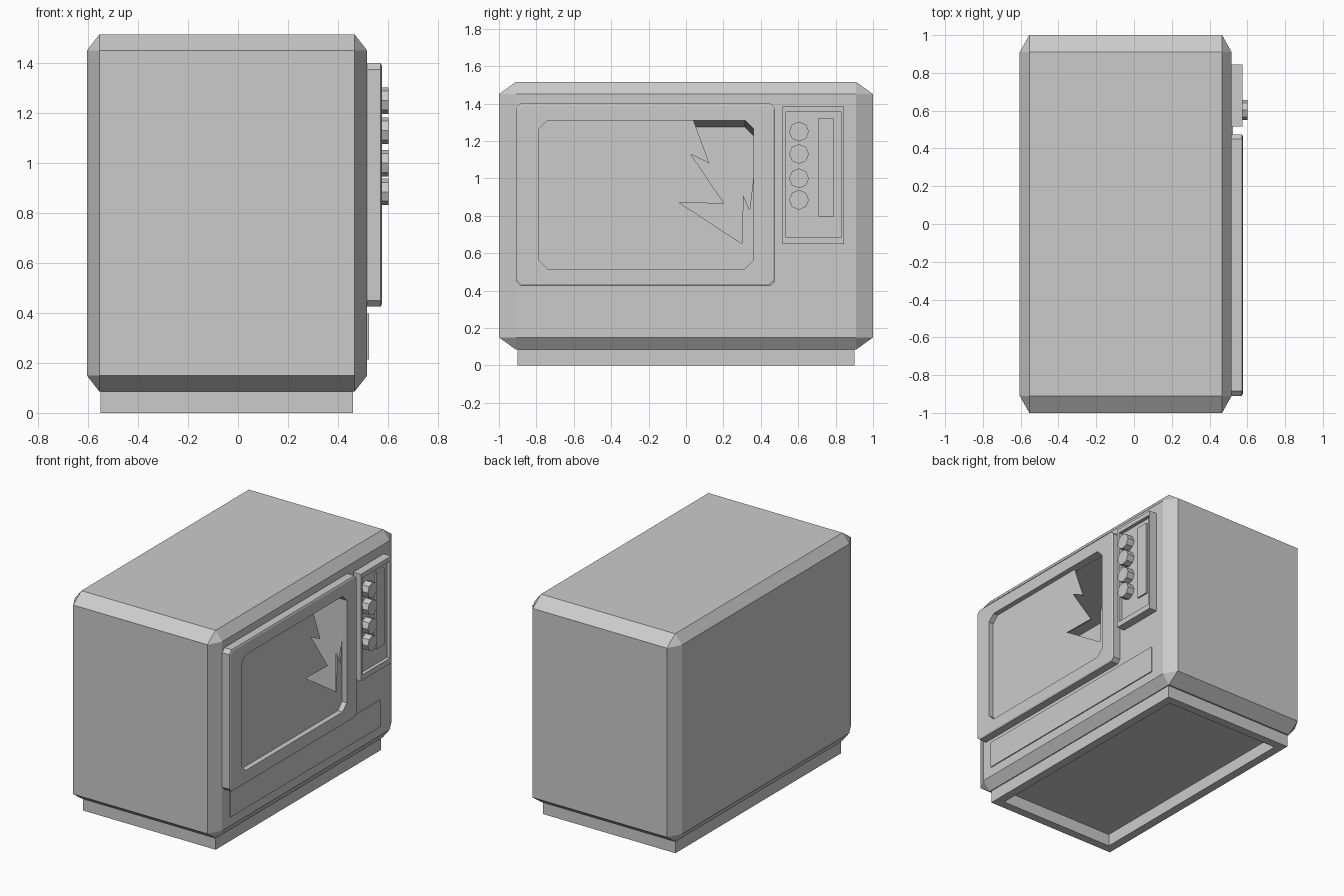
import bpy, bmesh
from math import pi
from mathutils import Matrix

if "Cube" in bpy.data.objects:
    bpy.data.objects.remove(bpy.data.objects["Cube"])


def finish(bm, name):
    bmesh.ops.recalc_face_normals(bm, faces=bm.faces[:])
    me = bpy.data.meshes.new(name)
    bm.to_mesh(me)
    bm.free()
    ob = bpy.data.objects.new(name, me)
    bpy.context.collection.objects.link(ob)
    return ob


def box(name, x0, x1, y0, y1, z0, z1, bevel=0):
    bm = bmesh.new()
    bmesh.ops.create_cube(bm, size=1)
    if bevel:  # bevel before scaling, so it stretches with the box
        bmesh.ops.bevel(bm, geom=bm.edges[:], offset=bevel, segments=1,
                        profile=0.5, affect='EDGES')
    bm.transform(Matrix.Translation(((x0 + x1) / 2, (y0 + y1) / 2, (z0 + z1) / 2))
                 @ Matrix.Diagonal((x1 - x0, y1 - y0, z1 - z0, 1)))
    return finish(bm, name)


def rect(u0, u1, v0, v1, c=0):
    """Rectangle outline, with cut corners when c is given."""
    if not c:
        return [(u0, v0), (u1, v0), (u1, v1), (u0, v1)]
    return [(u0 + c, v0), (u1 - c, v0), (u1, v0 + c), (u1, v1 - c),
            (u1 - c, v1), (u0 + c, v1), (u0, v1 - c), (u0, v0 + c)]


def loft(name, loops, axis='X', closed_ring=False):
    """Skin equal outlines [(depth, points)]; cap the ends or close into a ring."""
    bm = bmesh.new()
    rows = [[bm.verts.new((d, u, v) if axis == 'X' else (u, v, d)) for u, v in pts]
            for d, pts in loops]
    n = len(rows[0])
    pairs = list(zip(rows, rows[1:]))
    if closed_ring:
        pairs.append((rows[-1], rows[0]))
    for a, b in pairs:
        for i in range(n):
            j = (i + 1) % n
            bm.faces.new((a[i], a[j], b[j], b[i]))
    if not closed_ring:
        caps = [bm.faces.new(rows[0]), bm.faces.new(rows[-1])]
        bmesh.ops.recalc_face_normals(bm, faces=bm.faces[:])
        bmesh.ops.triangulate(bm, faces=[f for f in caps if len(f.verts) > 8])
    return finish(bm, name)


# Cabinet with a hollow behind the screen
FRONT = 0.517
cabinet = box("cabinet", -0.605, FRONT, -1, 1, 0.085, 1.515, bevel=0.045)
hollow = loft("hollow_cutter", [(0.0, rect(-0.785, 0.36, 0.55, 1.275, 0.045)),
                                (0.54, rect(-0.785, 0.36, 0.515, 1.31, 0.045))])
hollow.hide_render = True
hollow.hide_viewport = False
cut = cabinet.modifiers.new("hollow", 'BOOLEAN')
cut.operation = 'DIFFERENCE'
cut.solver = 'EXACT'
cut.object = hollow

# Open plinth under the cabinet
outer, inner = rect(-0.55, 0.46, -0.9, 0.9), rect(-0.49, 0.40, -0.84, 0.84)
loft("plinth", [(0.086, outer), (0, outer), (0, inner), (0.086, inner)], 'Z', True)

# Screen surround
edge = rect(-0.91, 0.475, 0.425, 1.40, 0.025)
lip = rect(-0.90, 0.465, 0.435, 1.39, 0.025)
opening = rect(-0.785, 0.36, 0.515, 1.31, 0.045)
loft("screen_surround", [(0.51, edge), (0.571, edge), (0.576, lip),
                         (0.576, opening), (0.51, opening)], 'X', True)

# Broken glass: cut-corner outline with a jagged bite at the upper right
shards = [(0.04, 1.31), (0.125, 1.08), (0.025, 1.13), (0.205, 0.865), (-0.035, 0.87),
          (0.30, 0.65), (0.305, 0.91), (0.34, 0.83), (0.36, 1.0)]
glass = shards + [(0.36, 0.56), (0.315, 0.515), (-0.74, 0.515), (-0.785, 0.56),
                  (-0.785, 1.265), (-0.74, 1.31)]
loft("broken_glass", [(0.53, glass), (0.54, glass)])

# Control panel: rim, floor, slider plate and knobs
rim, well = rect(0.515, 0.845, 0.65, 1.385), rect(0.533, 0.832, 0.687, 1.355)
loft("control_panel", [(0.51, rim), (0.575, rim), (0.575, well), (0.55, well)])
box("slider_plate", 0.545, 0.562, 0.705, 0.79, 0.795, 1.32)
for i, z in enumerate((1.25, 1.13, 1.0, 0.885)):
    bm = bmesh.new()
    bmesh.ops.create_cone(bm, cap_ends=True, segments=8, radius1=0.053,
                          radius2=0.053, depth=0.06)
    bm.transform(Matrix.Translation((0.572, 0.604, z)) @ Matrix.Rotation(pi / 2, 4, 'Y'))
    finish(bm, f"knob_{i + 1}")

# Lower trim strip
box("lower_trim", 0.51, 0.524, -0.83, 0.80, 0.213, 0.398)
